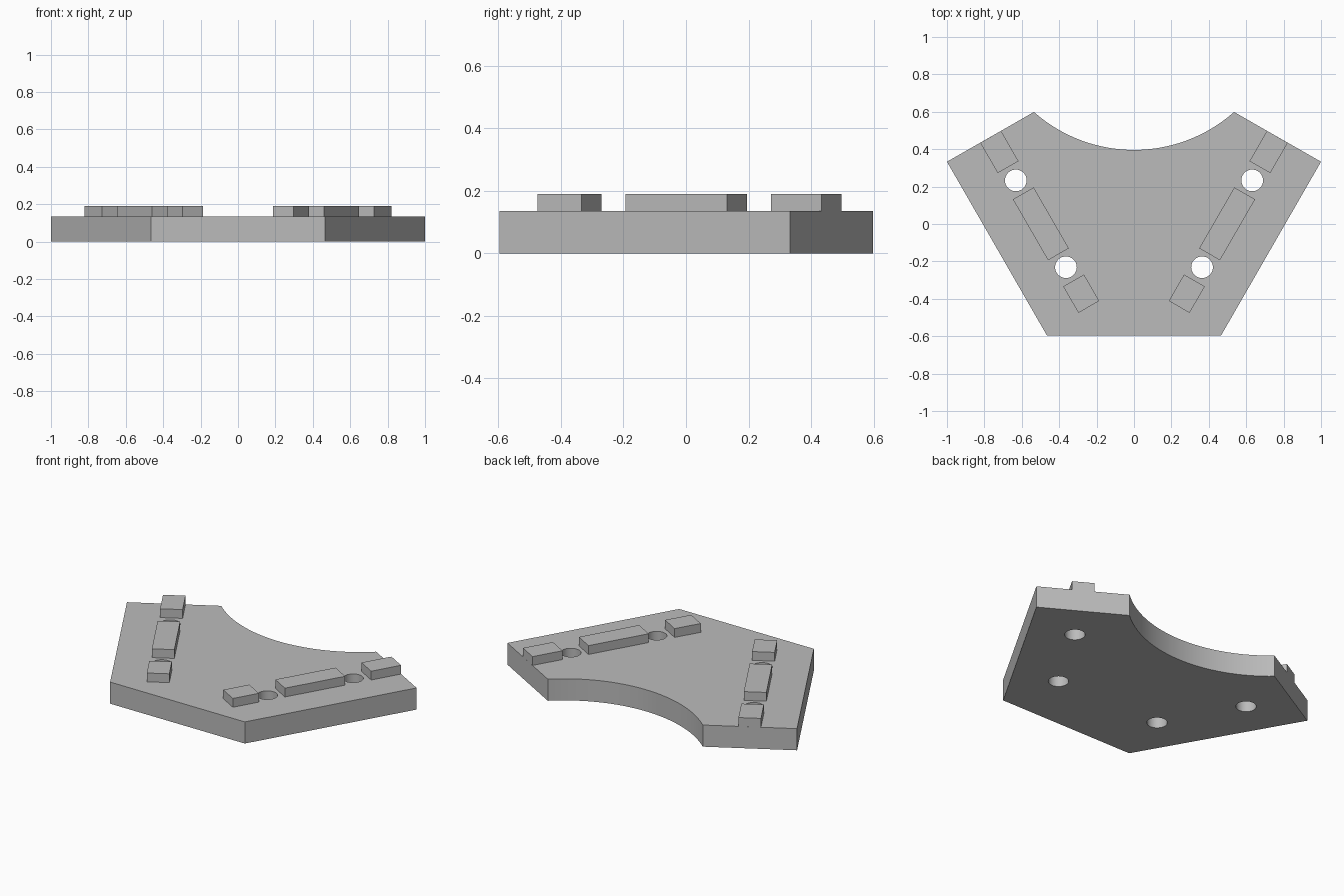
import bpy, bmesh
from math import sin, cos, asin, radians
from mathutils import Vector

cube = bpy.data.objects.get("Cube")
if cube:
    bpy.data.objects.remove(cube)

PLATE_TOP, BLOCK_TOP = 0.135, 0.19
ARC_Y, ARC_R, ARC_STEPS = 1.203, 0.807, 32
HOLE_R, HOLE_OFFSET, BLOCK_W = 0.058, 0.268, 0.128

# Single grey material
grey = bpy.data.materials.new("grey")
grey.use_nodes = True
colour = (0.5, 0.5, 0.5, 1)
grey.diffuse_color = colour
grey.node_tree.nodes["Principled BSDF"].inputs["Base Color"].default_value = colour


def prism(name, outline, z0, z1):
    """Extrude a flat outline from z0 to z1."""
    bm = bmesh.new()
    face = bm.faces.new([bm.verts.new((x, y, z0)) for x, y in outline])
    ext = bmesh.ops.extrude_face_region(bm, geom=[face])
    verts = [g for g in ext["geom"] if isinstance(g, bmesh.types.BMVert)]
    bmesh.ops.translate(bm, verts=verts, vec=(0, 0, z1 - z0))
    bmesh.ops.recalc_face_normals(bm, faces=bm.faces)
    mesh = bpy.data.meshes.new(name)
    bm.to_mesh(mesh)
    bm.free()
    mesh.materials.append(grey)
    obj = bpy.data.objects.new(name, mesh)
    bpy.context.collection.objects.link(obj)
    return obj


# Plate outline with a concave arc along the back
half = asin(0.535 / ARC_R)
arc = [(ARC_R * sin(a), ARC_Y - ARC_R * cos(a))
       for a in (half * (1 - 2 * i / ARC_STEPS) for i in range(ARC_STEPS + 1))]
outline = [(-1, 0.333), (-0.465, -0.597), (0.465, -0.597), (1, 0.333)] + arc
plate = prism("plate", outline, 0, PLATE_TOP)

# Rows of blocks and bolt holes, mirrored left and right
blocks = {"front_block": (-0.513, -0.35),
          "middle_block": (-0.188, 0.188),
          "back_block": (0.35, 0.537)}
for side, s in (("left", 1), ("right", -1)):
    centre = Vector((s * 0.498, 0.001))
    along = Vector((s * sin(radians(30)), cos(radians(30))))
    across = Vector((along.y, -along.x)) * BLOCK_W / 2
    for name, (a, b) in blocks.items():
        p, q = centre + along * a, centre + along * b
        prism(f"{side}_{name}", [p - across, p + across, q + across, q - across],
              PLATE_TOP, BLOCK_TOP)
    for t in (-HOLE_OFFSET, HOLE_OFFSET):
        c = centre + along * t
        circle = [(c.x + HOLE_R * cos(radians(k)), c.y + HOLE_R * sin(radians(k)))
                  for k in range(0, 360, 10)]
        cutter = prism("hole_cutter", circle, -0.1, PLATE_TOP + 0.1)
        cutter.hide_render = True
        mod = plate.modifiers.new("hole", 'BOOLEAN')
        mod.operation, mod.solver, mod.object = 'DIFFERENCE', 'EXACT', cutter
        bpy.context.view_layer.objects.active = plate
        bpy.ops.object.modifier_apply(modifier=mod.name)
        bpy.data.objects.remove(cutter)

# Smooth the arc and hole walls, keep the corners sharp
bpy.ops.object.select_all(action='DESELECT')
plate.select_set(True)
bpy.context.view_layer.objects.active = plate
bpy.ops.object.shade_smooth_by_angle(angle=radians(25))
